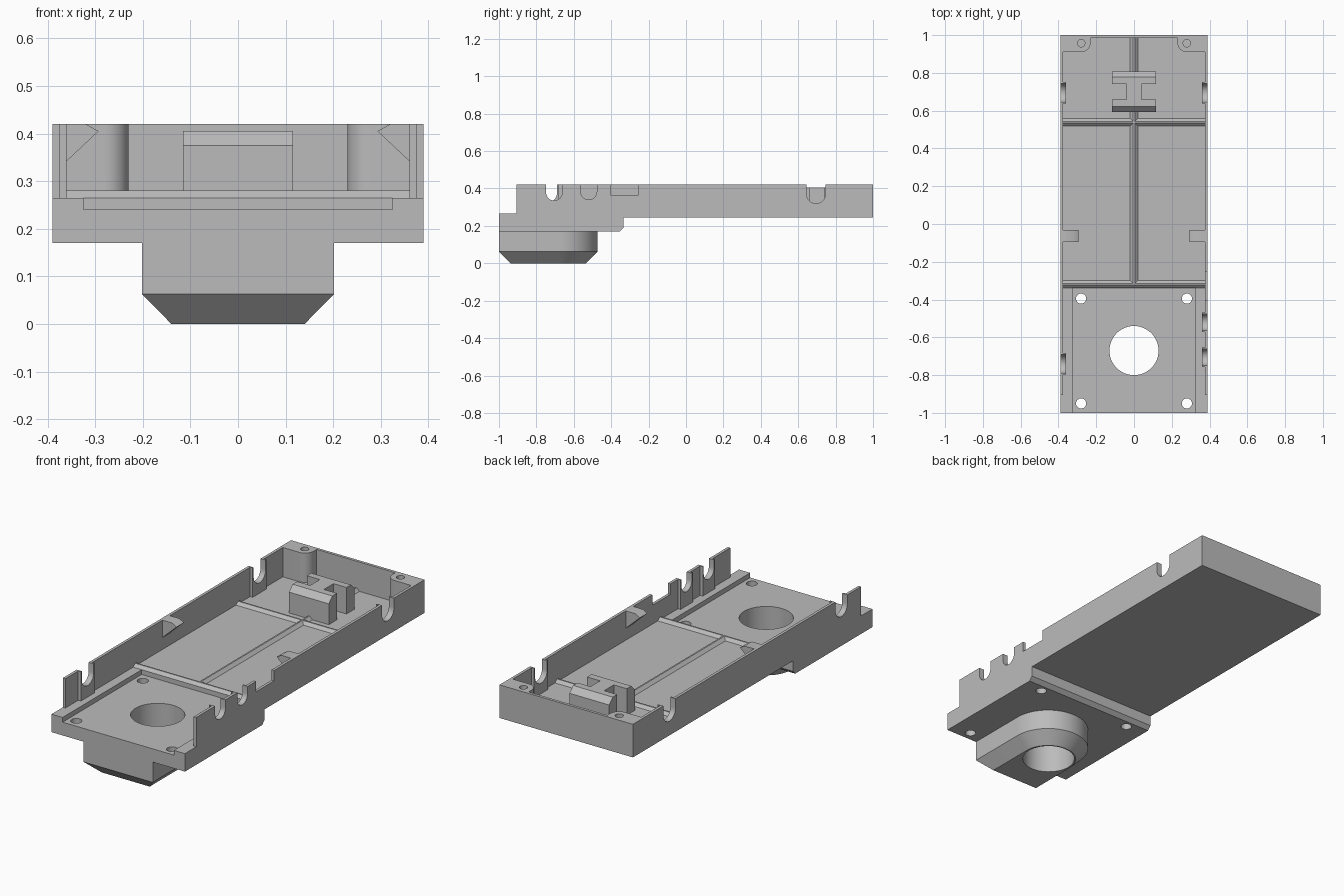
import bpy, bmesh, math

cube = bpy.data.objects.get("Cube")
if cube:
    bpy.data.objects.remove(cube, do_unlink=True)

grey = bpy.data.materials.new("plain grey")
grey.use_nodes = True
grey.diffuse_color = (0.5, 0.5, 0.5, 1)
grey.node_tree.nodes["Principled BSDF"].inputs["Base Color"].default_value = (0.5, 0.5, 0.5, 1)

W, TOP, FLOOR, INNER = 0.39, 0.42, 0.265, 0.375


def finish(name, bm):
    bmesh.ops.recalc_face_normals(bm, faces=bm.faces)
    mesh = bpy.data.meshes.new(name)
    bm.to_mesh(mesh)
    bm.free()
    mesh.materials.append(grey)
    obj = bpy.data.objects.new(name, mesh)
    bpy.context.collection.objects.link(obj)
    return obj


def prism(name, pts, axis, lo, hi):
    """Extrude a 2D outline along an axis; the outline uses the other two in order."""
    bm = bmesh.new()
    ring = []
    for p in pts:
        co = list(p)
        co.insert("xyz".index(axis), lo)
        ring.append(bm.verts.new(co))
    face = bm.faces.new(ring)
    new = bmesh.ops.extrude_face_region(bm, geom=[face])["geom"]
    step = [0, 0, 0]
    step["xyz".index(axis)] = hi - lo
    bmesh.ops.translate(bm, vec=step, verts=[v for v in new if isinstance(v, bmesh.types.BMVert)])
    return finish(name, bm)


def box(name, x0, x1, y0, y1, z0, z1):
    return prism(name, [(x0, y0), (x1, y0), (x1, y1), (x0, y1)], "z", z0, z1)


def arc(cx, cy, r, a0, a1, n):
    angles = [math.radians(a0 + (a1 - a0) * i / n) for i in range(n + 1)]
    return [(cx + r * math.cos(a), cy + r * math.sin(a)) for a in angles]


def cylinder(name, x, y, r, z0, z1, n=32):
    return prism(name, arc(x, y, r, 0, 360, n)[:-1], "z", z0, z1)


def cut(obj, cutter):
    cutter.hide_render = True
    mod = obj.modifiers.new("cut", "BOOLEAN")
    mod.operation, mod.solver, mod.object = "DIFFERENCE", "EXACT", cutter
    bpy.context.view_layer.objects.active = obj
    bpy.ops.object.modifier_apply(modifier=mod.name)


def discard(cutter):
    bpy.data.objects.remove(cutter, do_unlink=True)


# Base slab, thick under the front bay, with a sunken front plate
base = prism("base_slab", [(-1, 0.17), (-0.355, 0.17), (-0.335, 0.19), (-0.335, 0.245),
                           (1, 0.245), (1, FLOOR), (-1, FLOOR)], "x", -W, W)
recess = box("recess_cutter", -0.325, 0.325, -1.1, -0.34, 0.24, 0.5)
cut(base, recess)
discard(recess)

# Nozzle below the front bay: flat front, round back, chamfered foot
def nozzle_outline(r, front):
    return [(-r, front), (r, front)] + arc(0, -0.675, r, 0, 180, 40)

bm = bmesh.new()
rings = [[bm.verts.new((x, y, z)) for x, y in nozzle_outline(r, front)]
         for r, front, z in ((0.14, -0.937, 0), (0.202, -1, 0.063), (0.202, -1, 0.172))]
for low, high in zip(rings, rings[1:]):
    for i in range(len(low)):
        j = (i + 1) % len(low)
        bm.faces.new((low[i], low[j], high[j], high[i]))
bm.faces.new(rings[0])
bm.faces.new(rings[-1])
nozzle = finish("nozzle", bm)

# Central bore and screw holes
bore = cylinder("bore_cutter", 0, -0.67, 0.13, -0.1, 0.5, 48)
cut(base, bore)
cut(nozzle, bore)
discard(bore)
for x in (-0.28, 0.28):
    for y in (-0.395, -0.95):
        hole = cylinder("hole_cutter", x, y, 0.027, 0.1, 0.5, 24)
        cut(base, hole)
        discard(hole)

# Side walls with cable notches: (centre y, radius, bottom z)
notches = {"left": [(0.695, 0.05, 0.32), (-0.52, 0.043, 0.34), (-0.705, 0.043, 0.335)],
           "right": [(0.695, 0.05, 0.32), (-0.74, 0.05, 0.325)]}
for side, s in (("left", 1), ("right", -1)):
    wall = box(side + "_wall", s * INNER, s * W, -0.905, 1, FLOOR, TOP)
    for y, r, z in notches[side]:
        pad = box(side + "_notch_pad", s * 0.36, s * INNER, y - r - 0.008, y + r + 0.008, FLOOR, TOP)
        outline = [(y + r, 0.5), (y - r, 0.5)] + arc(y, z + r, r, 180, 360, 16)
        cutter = prism("notch_cutter", outline, "x", s * 0.3, s * 0.45)
        cut(wall, cutter)
        cut(pad, cutter)
        discard(cutter)
    if s > 0:
        slot = box("slot_cutter", 0.3, 0.45, -0.405, -0.255, 0.365, 0.5)
        cut(wall, slot)
        discard(slot)

    # Overhanging snap tab in the middle of the wall
    prism(side + "_snap_tab", [(s * INNER, TOP), (s * 0.32, TOP), (s * 0.293, 0.405),
                               (s * INNER, 0.328)], "y", -0.095, -0.033)

    # Rounded corner post with a blind screw hole
    post = prism(side + "_corner_post",
                 [(s * x, y) for x, y in [(INNER, 0.985), (INNER, 0.91)]
                  + arc(0.28, 0.96, 0.05, 270, 180, 12) + [(0.23, 0.985)]],
                 "z", FLOOR, TOP)
    hole = cylinder("post_hole_cutter", s * 0.28, 0.957, 0.02, 0.28, 0.5, 24)
    cut(post, hole)
    discard(hole)

box("back_wall", -INNER, INNER, 0.985, 1, FLOOR, TOP)

# Low ribs on the floor
def rib(c):
    return [(c - 0.02, FLOOR), (c - 0.004, 0.28), (c + 0.004, 0.28), (c + 0.02, FLOOR)]

prism("front_rib", rib(-0.32), "x", -INNER, INNER)
prism("cross_rib", rib(0.538), "x", -INNER, INNER)
prism("centre_rib", rib(0), "y", -0.32, 0.985)

# Holder: two chamfered bars joined by a web
prism("holder_front_bar", [(0.592, FLOOR), (0.66, FLOOR), (0.66, 0.405), (0.622, 0.405),
                           (0.592, 0.375)], "x", -0.116, 0.116)
prism("holder_back_bar", [(0.74, FLOOR), (0.807, FLOOR), (0.807, 0.375), (0.777, 0.405),
                          (0.74, 0.405)], "x", -0.116, 0.116)
box("holder_web", -0.04, 0.04, 0.66, 0.74, FLOOR, 0.405)

# Smooth the round surfaces, keep the corners crisp
bpy.ops.object.select_all(action="DESELECT")
for obj in bpy.context.collection.objects:
    if obj.type == "MESH":
        obj.select_set(True)
        bpy.context.view_layer.objects.active = obj
bpy.ops.object.shade_smooth_by_angle(angle=math.radians(30))
